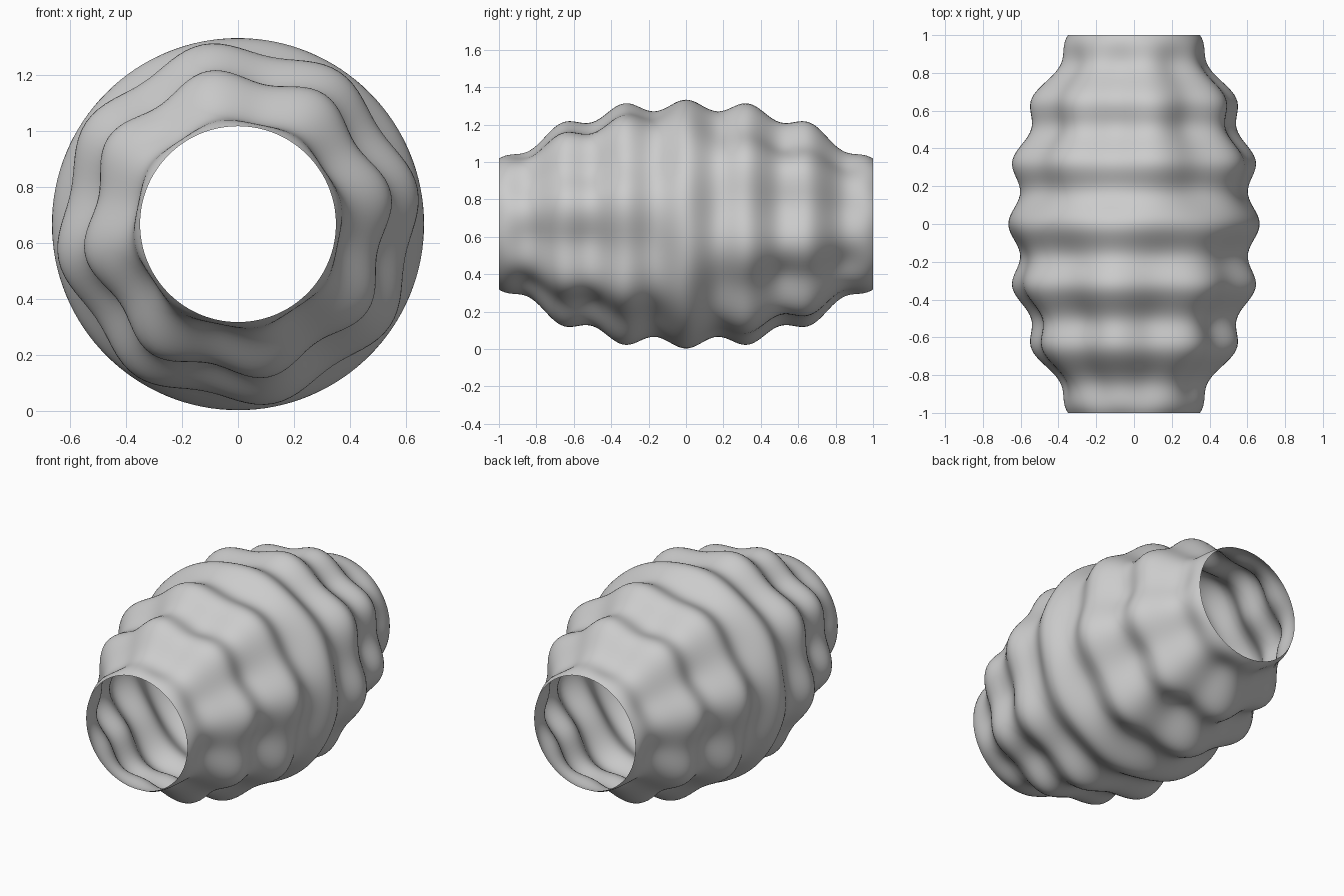
import bpy, bmesh, math

if "Cube" in bpy.data.objects:
    bpy.data.objects.remove(bpy.data.objects["Cube"])

RINGS, SIDES = 120, 128
CENTRE_Z = 0.668


# Barrel radius: parabolic bulge, six ripples along the length,
# and eight lobes around it that swap phase between front and back
def radius(y, a):
    bulge = 0.32 + 0.315 * (1 - y * y)
    ripple = 0.03 * math.cos(6 * math.pi * y)
    lobes = -0.027 * math.sin(math.pi * y) * math.sin(8 * a)
    return bulge + ripple + lobes


# Open-ended rippled shell, lofted ring by ring along y
bm = bmesh.new()
rings = []
for i in range(RINGS + 1):
    y = -1 + 2 * i / RINGS
    ring = []
    for j in range(SIDES):
        a = 2 * math.pi * j / SIDES
        r = radius(y, a)
        ring.append(bm.verts.new((r * math.cos(a), y, CENTRE_Z + r * math.sin(a))))
    rings.append(ring)
for lower, upper in zip(rings, rings[1:]):
    for j in range(SIDES):
        k = (j + 1) % SIDES
        f = bm.faces.new((lower[j], upper[j], upper[k], lower[k]))
        f.smooth = True
bmesh.ops.recalc_face_normals(bm, faces=bm.faces)

mesh = bpy.data.meshes.new("rippled_shell")
bm.to_mesh(mesh)
bm.free()
shell = bpy.data.objects.new("rippled_shell", mesh)
bpy.context.collection.objects.link(shell)
